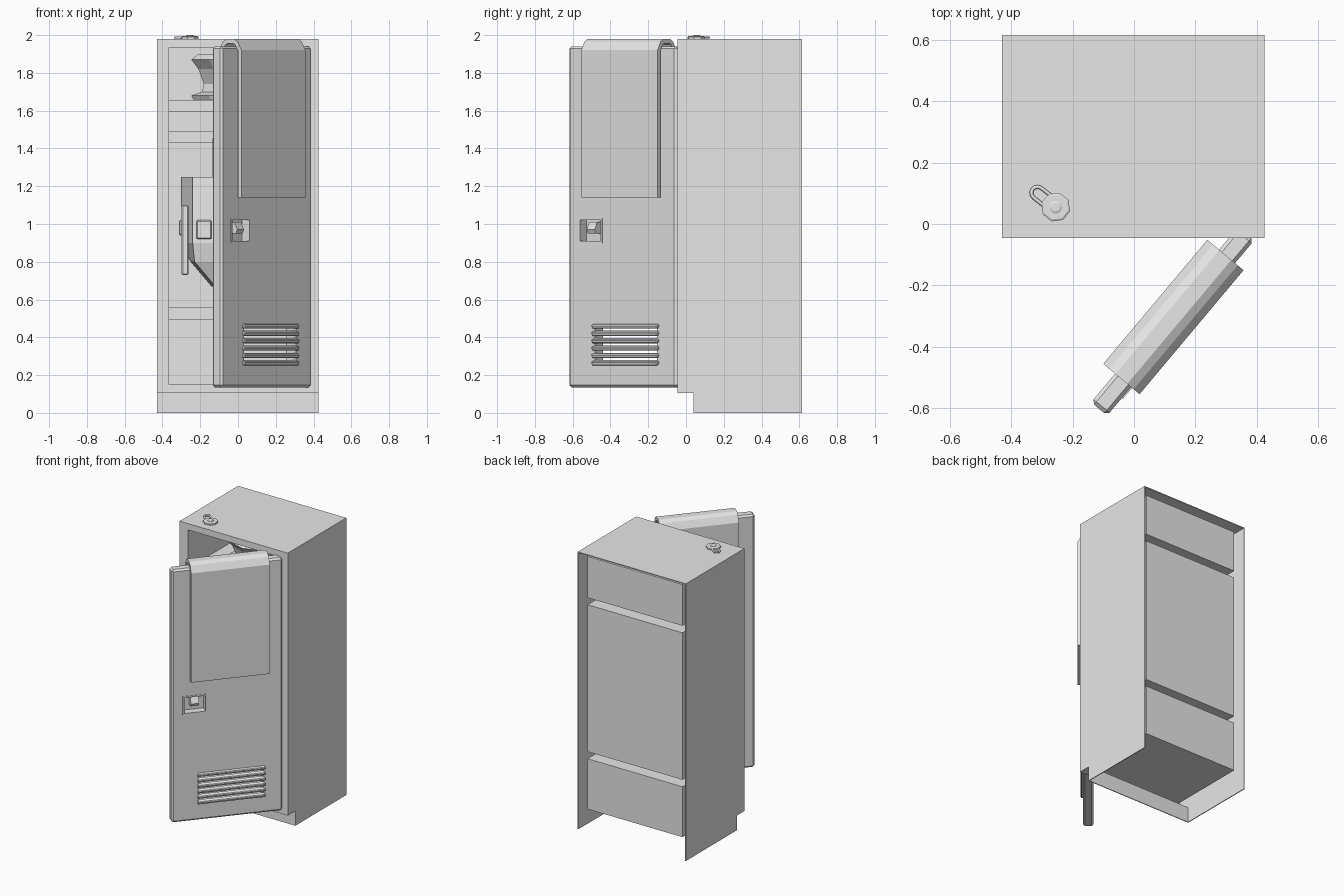
import bpy, bmesh, math
from mathutils import Matrix, Vector

cube = bpy.data.objects.get("Cube")
if cube:
    bpy.data.objects.remove(cube, do_unlink=True)

grey = bpy.data.materials.new("grey_metal")
grey.use_nodes = True
grey.diffuse_color = (0.8, 0.8, 0.8, 1)
grey.node_tree.nodes["Principled BSDF"].inputs["Base Color"].default_value = (0.8, 0.8, 0.8, 1)

SWING = Matrix.Rotation(math.radians(50), 4, 'Z')   # the open door
STILL = Matrix.Identity(4)


def finish(name, bm, matrix=STILL, bevel=0, solid=0, offset=-1):
    mesh = bpy.data.meshes.new(name)
    bm.to_mesh(mesh)
    bm.free()
    mesh.materials.append(grey)
    obj = bpy.data.objects.new(name, mesh)
    obj.matrix_world = matrix
    bpy.context.collection.objects.link(obj)
    if solid:
        mod = obj.modifiers.new("Thickness", 'SOLIDIFY')
        mod.thickness, mod.offset = solid, offset
    if bevel:
        mod = obj.modifiers.new("Bevel", 'BEVEL')
        mod.width, mod.segments = bevel, 1
    return obj


def box(name, lo, hi, matrix=STILL, bevel=0, tilt=0, open_side=None, solid=0):
    lo, hi = Vector(lo), Vector(hi)
    bm = bmesh.new()
    bmesh.ops.create_cube(bm, size=1)
    if open_side:
        gone = [f for f in bm.faces if f.normal.dot(Vector(open_side)) > 0.9]
        bmesh.ops.delete(bm, geom=gone, context='FACES')
    place = Matrix.Translation((lo + hi) / 2) @ Matrix.Rotation(tilt, 4, 'X')
    bm.transform(place @ Matrix.Diagonal((*(hi - lo), 1)))
    return finish(name, bm, matrix, bevel, solid)


def extrude(name, points, axis_lo, axis_hi, matrix=STILL, bevel=0):
    """Closed (y, z) profile extruded along x."""
    bm = bmesh.new()
    face = bm.faces.new([bm.verts.new((axis_lo, y, z)) for y, z in points])
    made = bmesh.ops.extrude_face_region(bm, geom=[face])["geom"]
    bmesh.ops.translate(bm, vec=(axis_hi - axis_lo, 0, 0),
                        verts=[g for g in made if isinstance(g, bmesh.types.BMVert)])
    bmesh.ops.recalc_face_normals(bm, faces=bm.faces)
    return finish(name, bm, matrix, bevel)


def lathe(name, profile, sides, matrix):
    """Stack of rings given as (radius, z), closed top and bottom."""
    bm = bmesh.new()
    rings = []
    for r, z in profile:
        rings.append([bm.verts.new((r * math.cos((i + .5) * math.tau / sides),
                                    r * math.sin((i + .5) * math.tau / sides), z))
                      for i in range(sides)])
    for a, b in zip(rings, rings[1:]):
        for i in range(sides):
            j = (i + 1) % sides
            bm.faces.new((a[i], a[j], b[j], b[i]))
    bm.faces.new(rings[0][::-1])
    bm.faces.new(rings[-1])
    return finish(name, bm, matrix)


# Outer shell: sheet sides with a toe notch, top, front frame and plinth
side = [(-.045, .105), (.04, .105), (.04, 0), (.615, 0), (.615, 1.98), (-.045, 1.98)]
extrude("right_side_panel", side, -.43, -.424)
extrude("left_side_panel", side, .419, .425)
box("top_panel", (-.43, -.045, 1.974), (.425, .615, 1.98))
for name, x0, x1 in (("right", -.43, -.375), ("left", .375, .425)):
    box(name + "_frame_post", (x0, -.045, .105), (x1, -.035, 1.98))
box("frame_header", (-.375, -.045, 1.945), (.375, -.035, 1.98))
box("frame_sill", (-.375, -.045, .105), (.375, -.035, .14))
box("toe_overhang", (-.43, -.045, .105), (.425, .04, .111))
box("toe_kick", (-.43, .04, 0), (.425, .046, .111))

# Inner lining: door jamb and three compartments with shelves between them
for name, x0, x1 in (("right", -.375, -.365), ("left", .365, .375)):
    box(name + "_jamb", (x0, -.045, .14), (x1, .03, 1.945))
box("jamb_floor", (-.375, -.045, .14), (.375, .03, .15))
box("jamb_ceiling", (-.375, -.045, 1.935), (.375, .03, 1.945))
for name, z0, z1 in (("lower", .14, .5), ("main", .55, 1.6), ("upper", 1.65, 1.945)):
    box(name + "_compartment", (-.375, .03, z0), (.375, .575, z1),
        open_side=(0, -1, 0), solid=.01)
for name, z in (("lower", .5), ("upper", 1.6)):
    box(name + "_shelf_front", (-.375, .03, z), (.375, .04, z + .05))
box("hook_rail", (-.365, .54, 1.43), (.365, .565, 1.49))

# Door with a latch recess and a vent opening
door = box("door", (-.534, -.334, .135), (.21, -.266, 1.94), SWING, bevel=.012)
cutters = [box("latch_cutter", (-.45, -.4, .91), (-.307, -.285, 1.02), SWING),
           box("vent_cutter", (-.35, -.4, .26), (.08, -.2, .465), SWING)]
for cutter in cutters:
    mod = door.modifiers.new("Cut", 'BOOLEAN')
    mod.object, mod.solver = cutter, 'EXACT'
    cutter.hide_render = True
    cutter.hide_set(True)

# Latch: rim and pull
for name, lo, hi in (("left", (-.307, .9), (-.297, 1.03)), ("right", (-.46, .9), (-.45, 1.03)),
                     ("top", (-.45, 1.02), (-.307, 1.03)), ("bottom", (-.45, .9), (-.307, .91))):
    box("latch_rim_" + name, (lo[0], -.338, lo[1]), (hi[0], -.325, hi[1]), SWING)
extrude("latch_pull", [(-.285, .95), (-.325, .95), (-.335, .97), (-.315, 1.01), (-.285, 1.01)],
        -.405, -.35, SWING)

# Vent louvres
for i in range(6):
    z = .265 + i * .039
    box(f"vent_louvre_{i + 1}", (-.362, -.35, z - .011), (.092, -.318, z + .011),
        SWING, bevel=.005, tilt=math.radians(18))

# Towel draped over the door
drape = [(-.37, 1.14), (-.37, 1.92), (-.345, 1.965), (-.318, 1.98), (-.268, 1.98),
         (-.241, 1.965), (-.216, 1.92), (-.216, 1.14)]
bm = bmesh.new()
ends = [[bm.verts.new((x, y, z)) for y, z in drape] for x in (-.413, .114)]
for i in range(len(drape) - 1):
    bm.faces.new((ends[0][i], ends[0][i + 1], ends[1][i + 1], ends[1][i]))
finish("towel", bm, SWING, solid=.024, offset=1)

# Padlock lying on the top
lock = Matrix.Translation((-.255, .055, 1.98)) @ Matrix.Rotation(math.radians(142), 4, 'Z')
lathe("padlock_body", [(.048, 0), (.048, .011), (.042, .014)], 8, lock)
lathe("padlock_dial", [(.021, .013), (.021, .017), (.015, .02)], 12, lock)
arc = [(.075 + .02 * math.sin(a), .02 * math.cos(a))
       for a in (math.pi * i / 6 for i in range(7))]
path = [(.03, .02)] + arc + [(.03, -.02)]
curve = bpy.data.curves.new("padlock_shackle", 'CURVE')
curve.dimensions, curve.bevel_depth, curve.bevel_resolution = '3D', .006, 1
spline = curve.splines.new('POLY')
spline.points.add(len(path) - 1)
for point, (x, y) in zip(spline.points, path):
    point.co = (x, y, .007, 1)
curve.materials.append(grey)
shackle = bpy.data.objects.new("padlock_shackle", curve)
shackle.matrix_world = lock
bpy.context.collection.objects.link(shackle)

# Helmet on the upper shelf
lathe("helmet", [(.25, 1.66), (.26, 1.68), (.2, 1.70), (.19, 1.74), (.22, 1.82),
                 (.26, 1.87), (.22, 1.9)], 10, Matrix.Translation((0, .3, 0)))

# Padded pack hanging in the main compartment
bm = bmesh.new()
pack = []
for z, front, back, depth in ((.67, .12, .14, .36), (.8, .23, .25, .30),
                              (.9, .24, .30, .28), (1.25, .24, .30, .30)):
    pack.append([bm.verts.new(c) for c in ((-front, depth, z), (front, depth, z),
                                           (back, .555, z), (-back, .555, z))])
for a, b in zip(pack, pack[1:]):
    for i in range(4):
        j = (i + 1) % 4
        bm.faces.new((a[i], a[j], b[j], b[i]))
bm.faces.new(pack[0][::-1])
bm.faces.new(pack[-1])
finish("pack_body", bm)
for name, s in (("right", -1), ("left", 1)):
    for part, x, w, y0, y1, z0, z1 in (("side_strap", .28, .018, .24, .32, .73, 1.1),
                                       ("buckle", .295, .018, .25, .31, .94, 1.02),
                                       ("front_strap", .18, .04, .26, .31, .92, 1.02),
                                       ("hanging_loop", .12, .015, .5, .565, 1.2, 1.46)):
        box(f"pack_{name}_{part}", (s * x - w, y0, z0), (s * x + w, y1, z1), bevel=.006)
